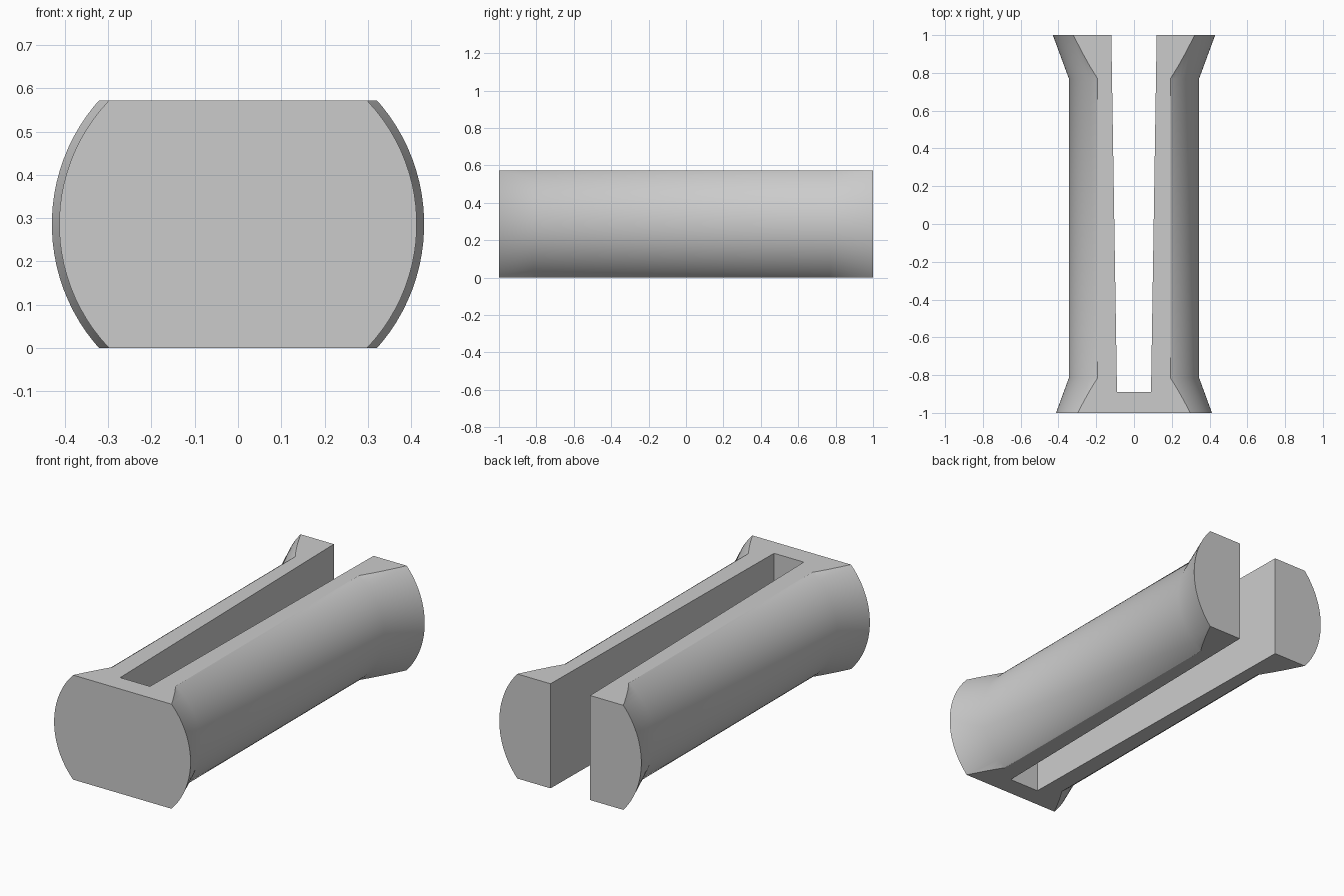
import bpy, bmesh, math
from mathutils import Vector

if "Cube" in bpy.data.objects:
    bpy.data.objects.remove(bpy.data.objects["Cube"], do_unlink=True)

HEIGHT = 0.572
MID = HEIGHT / 2
SEGMENTS = 96

grey = bpy.data.materials.new("plain_grey")
grey.use_nodes = True
colour = (0.6, 0.6, 0.6, 1)
grey.diffuse_color = colour
grey.node_tree.nodes["Principled BSDF"].inputs["Base Color"].default_value = colour


def make_object(name, bm):
    bmesh.ops.recalc_face_normals(bm, faces=bm.faces)
    mesh = bpy.data.meshes.new(name)
    bm.to_mesh(mesh)
    bm.free()
    mesh.materials.append(grey)
    obj = bpy.data.objects.new(name, mesh)
    bpy.context.collection.objects.link(obj)
    return obj


# Flared round body, turned about the long axis: (y, radius)
profile = [(-1, 0.413), (-0.815, 0.345), (0.77, 0.345), (1, 0.43)]
bm = bmesh.new()
rings = []
for y, r in profile:
    angles = [2 * math.pi * (i + 0.5) / SEGMENTS for i in range(SEGMENTS)]
    rings.append([bm.verts.new((r * math.cos(a), y, MID + r * math.sin(a))) for a in angles])
for near, far in zip(rings, rings[1:]):
    for i in range(SEGMENTS):
        j = (i + 1) % SEGMENTS
        bm.faces.new((near[i], near[j], far[j], far[i]))
bm.faces.new(rings[0])
bm.faces.new(rings[-1])

# Slice the top and bottom flat
for z, direction in ((0, -1), (HEIGHT, 1)):
    cut = bmesh.ops.bisect_plane(
        bm, geom=bm.verts[:] + bm.edges[:] + bm.faces[:], dist=1e-5,
        plane_co=Vector((0, 0, z)), plane_no=Vector((0, 0, direction)), clear_outer=True)
    edges = [e for e in cut["geom_cut"] if isinstance(e, bmesh.types.BMEdge)]
    bmesh.ops.holes_fill(bm, edges=edges, sides=0)
body = make_object("slotted_body", bm)

# Tapered slot, open at the back end
bm = bmesh.new()
slope = (0.12 - 0.09) / 1.89
end = 1.1
wide = 0.12 + slope * (end - 1)
outline = [(-0.09, -0.89), (0.09, -0.89), (wide, end), (-wide, end)]
base = bm.faces.new([bm.verts.new((x, y, -0.1)) for x, y in outline])
top = bmesh.ops.extrude_face_region(bm, geom=[base])
bmesh.ops.translate(bm, vec=(0, 0, HEIGHT + 0.2),
                    verts=[v for v in top["geom"] if isinstance(v, bmesh.types.BMVert)])
slot = make_object("slot_cutter", bm)
slot.hide_render = True

bpy.ops.object.select_all(action="DESELECT")
body.select_set(True)
bpy.context.view_layer.objects.active = body
cutter = body.modifiers.new("slot", "BOOLEAN")
cutter.operation = "DIFFERENCE"
cutter.solver = "EXACT"
cutter.object = slot
bpy.ops.object.modifier_apply(modifier=cutter.name)
bpy.data.objects.remove(slot, do_unlink=True)

# Smooth curved sides, sharp rims
bpy.ops.object.shade_smooth_by_angle(angle=math.radians(30))
